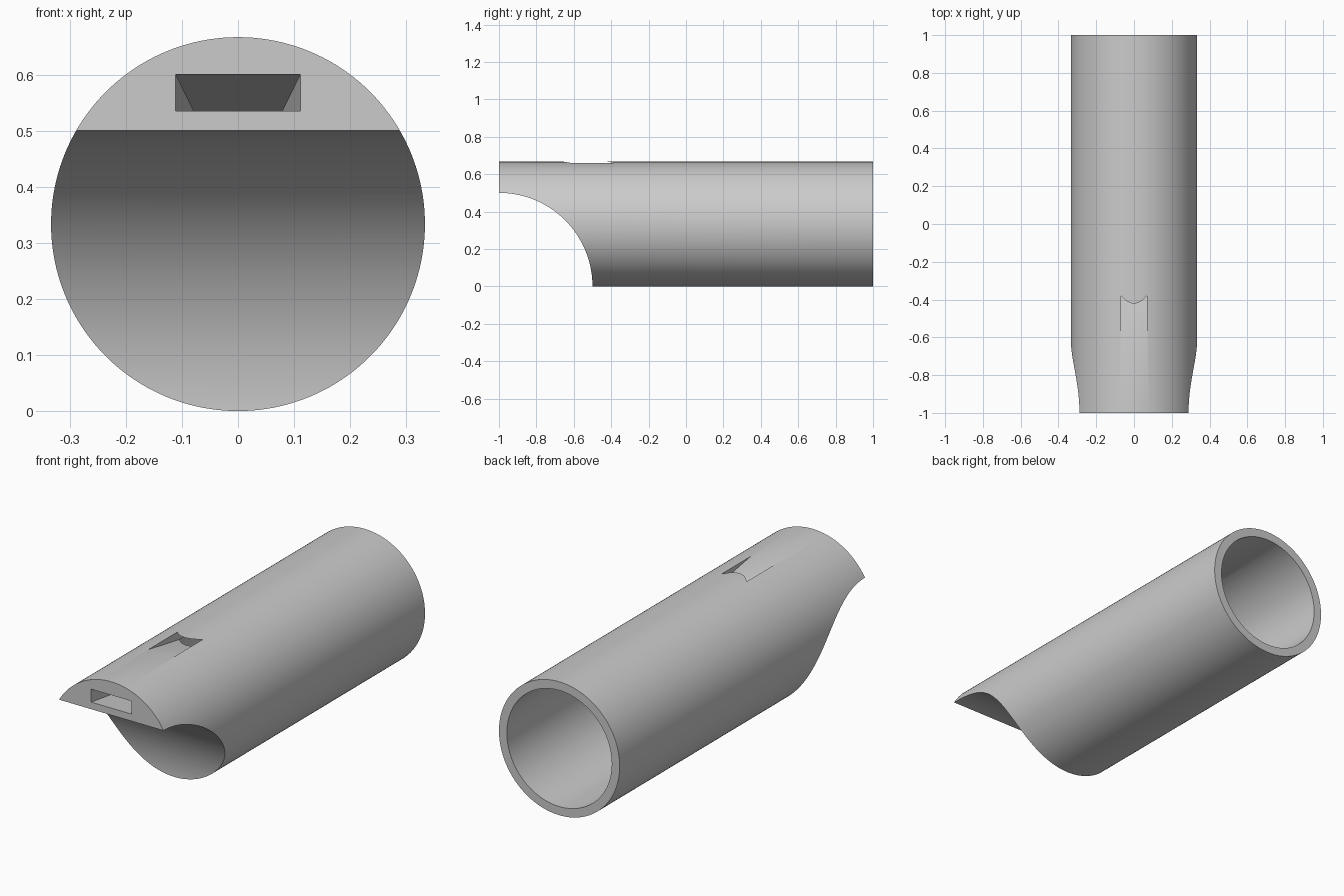
import bpy, bmesh, math
from mathutils import Matrix

cube = bpy.data.objects.get("Cube")
if cube:
    bpy.data.objects.remove(cube, do_unlink=True)

R = 1 / 3          # outer radius
BORE = 0.29        # bore radius
SLOPE = math.tan(math.radians(10))

grey = bpy.data.materials.new("plain_grey")
grey.use_nodes = True
colour = (0.6, 0.6, 0.6, 1)
grey.diffuse_color = colour
grey.node_tree.nodes["Principled BSDF"].inputs["Base Color"].default_value = colour


def add_object(name, bm):
    bmesh.ops.recalc_face_normals(bm, faces=bm.faces)
    mesh = bpy.data.meshes.new(name)
    bm.to_mesh(mesh)
    bm.free()
    mesh.materials.append(grey)
    obj = bpy.data.objects.new(name, mesh)
    bpy.context.collection.objects.link(obj)
    return obj


def rod(name, radius, length, centre, axis, segments=160):
    bm = bmesh.new()
    turn = Matrix.Rotation(math.pi / 2, 4, 'X' if axis == 'Y' else 'Y')
    bmesh.ops.create_cone(bm, cap_ends=True, segments=segments, radius1=radius,
                          radius2=radius, depth=length,
                          matrix=Matrix.Translation(centre) @ turn)
    return add_object(name, bm)


def channel(name, sections):
    """Four-sided duct through two (y, half width, bottom, top) sections."""
    bm = bmesh.new()
    for y, w, low, high in sections:
        for x in (-w, w):
            for z in (low, high):
                bm.verts.new((x, y, z))
    bmesh.ops.convex_hull(bm, input=bm.verts)
    return add_object(name, bm)


def notch_section(y):
    floor = 0.659 - (y + 0.61) * SLOPE
    return (y, 0.07, floor, floor + 0.041)


# Round body
body = rod("whistle_body", R, 2, (0, 0, R), 'Y')

# Cutters: bore, rounded lip relief, blowing duct, slanted top window
cutters = [
    rod("bore_cutter", BORE, 2, (0, 0.55, R), 'Y'),
    rod("lip_cutter", 0.5, 1, (0, -1, 0), 'X', 256),
    channel("duct_cutter", [(-1.1, 0.118, 0.545, 0.614), (-0.4, 0.07, 0.476, 0.516)]),
    channel("window_cutter", [notch_section(-0.82), notch_section(-0.05)]),
]
for cutter in cutters:
    cutter.hide_render = True
    mod = body.modifiers.new(cutter.name, 'BOOLEAN')
    mod.operation = 'DIFFERENCE'
    mod.solver = 'EXACT'
    mod.object = cutter

# Keep the cut result and drop the helpers
graph = bpy.context.evaluated_depsgraph_get()
result = bpy.data.meshes.new_from_object(body.evaluated_get(graph))
body.modifiers.clear()
body.data = result
result.materials.clear()
result.materials.append(grey)
for cutter in cutters:
    bpy.data.objects.remove(cutter, do_unlink=True)

# Smooth walls with crisp rims
bpy.ops.object.select_all(action='DESELECT')
body.select_set(True)
bpy.context.view_layer.objects.active = body
bpy.ops.object.shade_smooth_by_angle(angle=math.radians(25))
